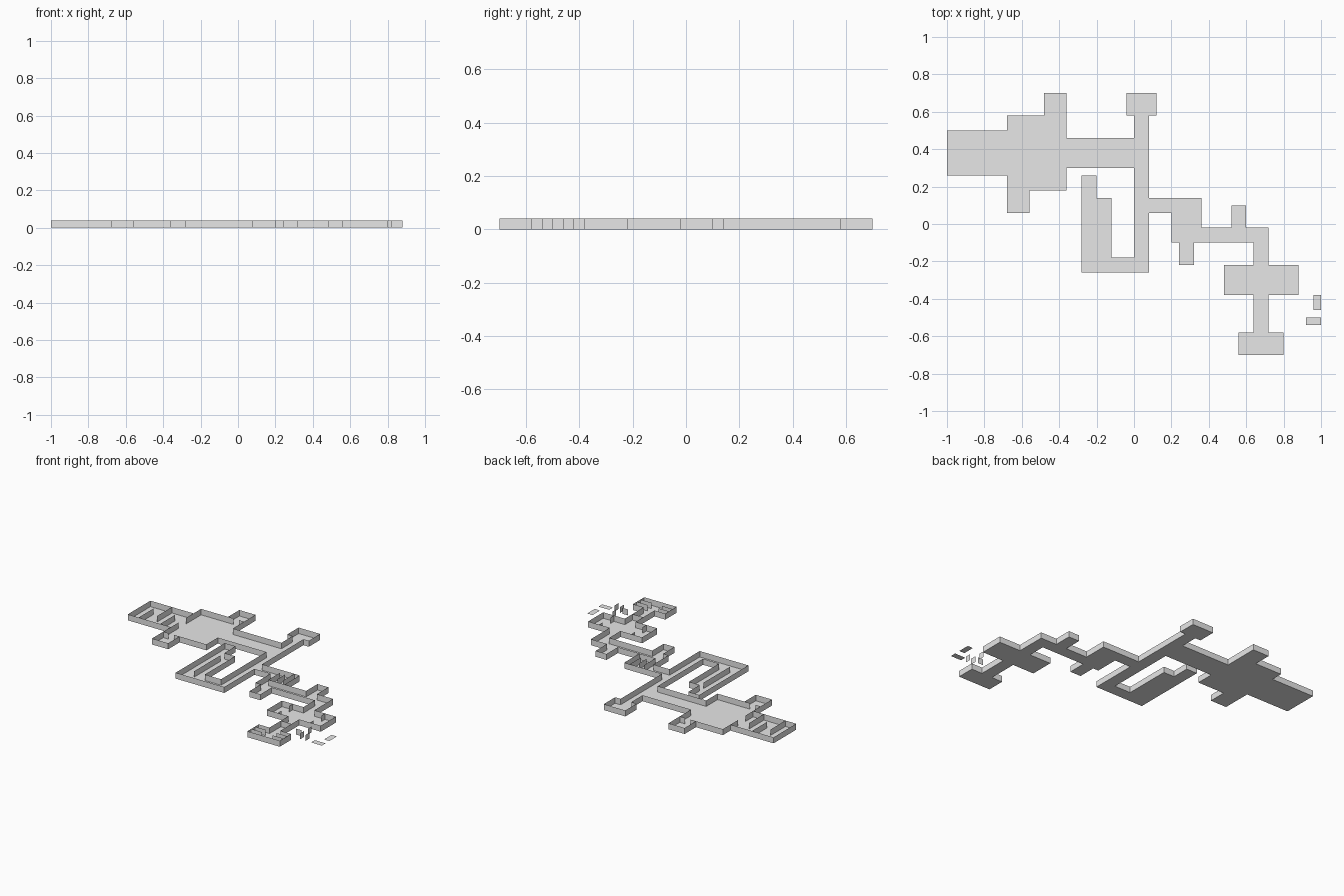
import bpy, bmesh

if "Cube" in bpy.data.objects:
    bpy.data.objects.remove(bpy.data.objects["Cube"])

CELL = 0.04      # plan module
HEIGHT = 0.04    # wall height

grey = bpy.data.materials.new("light grey")
grey.diffuse_color = (0.8, 0.8, 0.8, 1)
grey.use_nodes = True
grey.node_tree.nodes["Principled BSDF"].inputs["Base Color"].default_value = grey.diffuse_color


def col(x):
    return round((x + 1.0) / CELL)


def row(y):
    return round((y + 0.70) / CELL)


def cells(x0, x1, y0, y1):
    return {(i, j) for i in range(col(x0), col(x1)) for j in range(row(y0), row(y1))}


def make(name, quads):
    bm = bmesh.new()
    for q in quads:
        bm.faces.new([bm.verts.new(p) for p in q])
    bmesh.ops.remove_doubles(bm, verts=bm.verts, dist=0.0005)
    me = bpy.data.meshes.new(name)
    bm.to_mesh(me)
    bm.free()
    me.materials.append(grey)
    ob = bpy.data.objects.new(name, me)
    bpy.context.collection.objects.link(ob)


def floor_quad(x0, x1, y0, y1):
    return [(x0, y0, 0), (x1, y0, 0), (x1, y1, 0), (x0, y1, 0)]


def wall_quad(x0, y0, x1, y1):
    return [(x0, y0, 0), (x1, y1, 0), (x1, y1, HEIGHT), (x0, y0, HEIGHT)]


# Rooms and corridors: x0, x1, y0, y1
hall_rooms = [(-1.0, -.68, .26, .50), (-.68, -.36, .18, .58), (-.48, -.36, .58, .70),
              (-.68, -.56, .06, .18), (-.36, 0, .30, .46), (0, .08, -.26, .58),
              (-.04, .12, .58, .70)]
loop_rooms = [(-.28, 0, -.26, -.18), (-.28, -.20, -.18, .26), (-.20, -.12, -.18, .14)]
east_rooms = [(.08, .20, .06, .14), (.20, .36, -.02, .14), (.20, .72, -.10, -.02),
              (.52, .60, -.02, .10), (.24, .32, -.22, -.10), (.64, .72, -.22, -.10)]
south_rooms = [(.48, .88, -.38, -.22), (.64, .72, -.58, -.38), (.56, .80, -.70, -.58)]
rooms = hall_rooms + loop_rooms + east_rooms + south_rooms

make("floor", [floor_quad(*r) for r in rooms])

# Outer walls follow the outline of all floor cells together
plan = set().union(*(cells(*r) for r in rooms))
outer = []
for i, j in plan:
    x0, y0 = i * CELL - 1.0, j * CELL - 0.70
    x1, y1 = x0 + CELL, y0 + CELL
    for step, edge in (((0, -1), (x0, y0, x1, y0)), ((1, 0), (x1, y0, x1, y1)),
                       ((0, 1), (x1, y1, x0, y1)), ((-1, 0), (x0, y1, x0, y0))):
        if (i + step[0], j + step[1]) not in plan:
            outer.append(wall_quad(*edge))
make("outer_walls", outer)

# Partitions and door jambs: x0, y0, x1, y1
partitions = [(-.92, .26, -.92, .42), (-.84, .34, -.84, .50), (-.76, .26, -.76, .42),
              (-.68, .26, -.68, .34), (-.68, .42, -.68, .50),
              (-.48, .58, -.44, .58), (-.40, .58, -.36, .58),
              (-.68, .18, -.64, .18), (-.60, .18, -.56, .18),
              (-.20, -.18, -.20, .10),
              (.24, -.02, .24, .10), (.28, .02, .28, .10), (.32, .02, .32, .14),
              (.24, -.02, .36, -.02), (.64, -.46, .72, -.46)]
for x in (.56, .80):
    partitions += [(x, -.38, x, -.34), (x, -.26, x, -.22)]
for y in (-.62, -.66):
    partitions += [(.56, y, .64, y), (.72, y, .80, y)]
make("partitions", [wall_quad(*p) for p in partitions])

# Loose panels and floor tiles beside the south room
make("loose_panels", [wall_quad(*p) for p in (
    (.84, -.46, .84, -.42), (.84, -.54, .84, -.50),
    (.88, -.54, .88, -.50), (.78, -.50, .82, -.50))])
make("loose_tiles", [floor_quad(.96, 1.0, -.46, -.38), floor_quad(.92, 1.0, -.54, -.50)])
